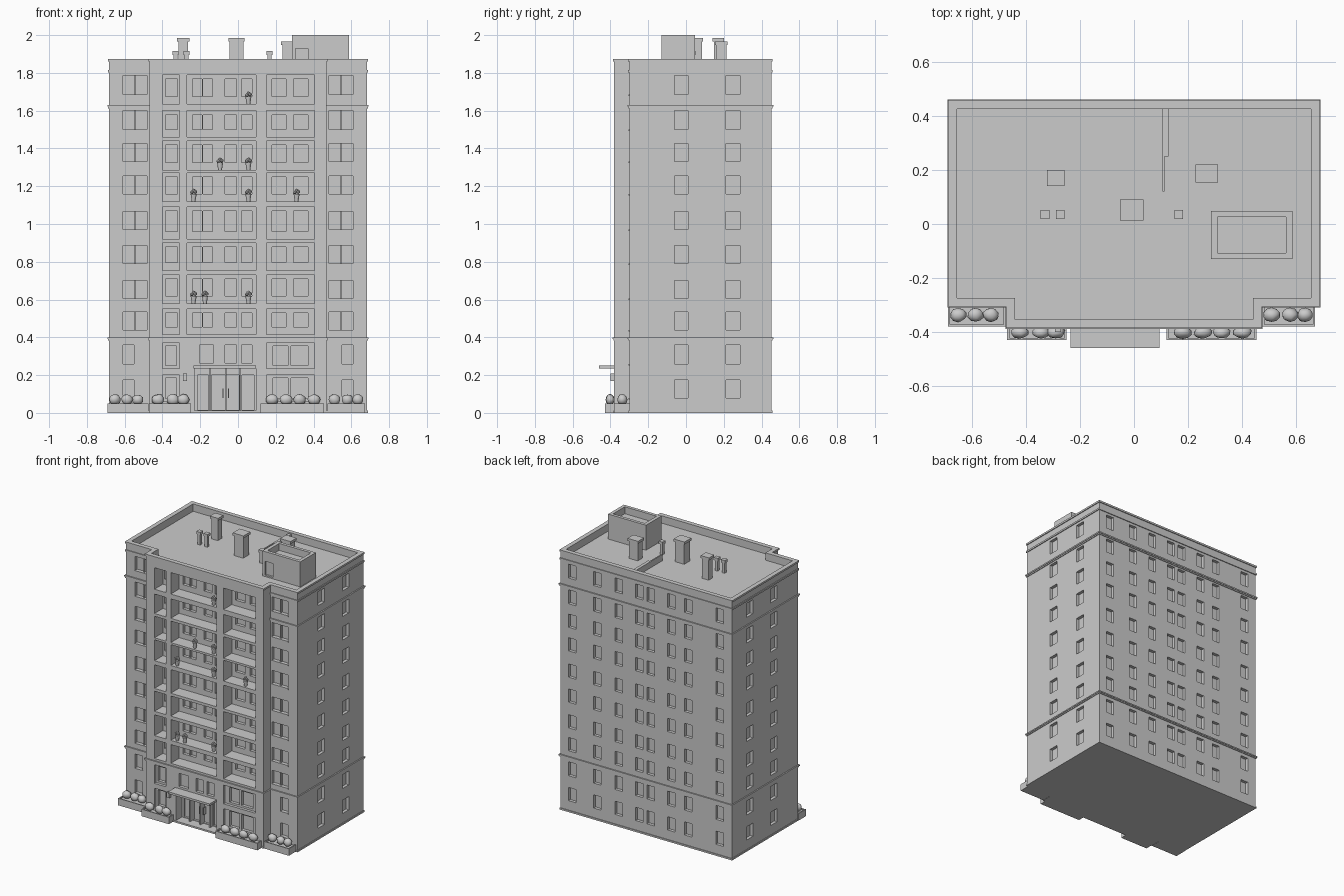
import bpy, bmesh, random
from mathutils import Vector, Matrix

if "Cube" in bpy.data.objects:
    bpy.data.objects.remove(bpy.data.objects["Cube"])

random.seed(4)


def finish(name, bm):
    bmesh.ops.recalc_face_normals(bm, faces=bm.faces)
    me = bpy.data.meshes.new(name)
    bm.to_mesh(me)
    bm.free()
    ob = bpy.data.objects.new(name, me)
    bpy.context.scene.collection.objects.link(ob)
    return ob


def boxes(name, items):
    """One object from boxes given as (x0, x1, y0, y1, z0, z1)."""
    bm = bmesh.new()
    for x0, x1, y0, y1, z0, z1 in items:
        m = Matrix.Translation(((x0 + x1) / 2, (y0 + y1) / 2, (z0 + z1) / 2))
        bmesh.ops.create_cube(bm, size=1, matrix=m @ Matrix.Diagonal((x1 - x0, y1 - y0, z1 - z0, 1)))
    return finish(name, bm)


def footprint(name, z0, z1, off, front=None):
    """Stepped floor plan, offset outwards and extruded."""
    f = off if front is None else front
    half = [(0.683 + off, 0.453 + off), (0.683 + off, -0.30 - off),
            (0.468 + f, -0.30 - off), (0.468 + f, -0.38 - f)]
    pts = half + [(-x, y) for x, y in reversed(half)]
    bm = bmesh.new()
    face = bm.faces.new([bm.verts.new((x, y, z0)) for x, y in pts])
    new = bmesh.ops.extrude_face_region(bm, geom=[face])["geom"]
    bmesh.ops.translate(bm, vec=(0, 0, z1 - z0), verts=[v for v in new if isinstance(v, bmesh.types.BMVert)])
    return finish(name, bm)


def cut(ob, cutter):
    mod = ob.modifiers.new("cut", "BOOLEAN")
    mod.operation, mod.solver, mod.object = "DIFFERENCE", "EXACT", cutter
    bpy.context.view_layer.update()
    me = bpy.data.meshes.new_from_object(ob.evaluated_get(bpy.context.evaluated_depsgraph_get()))
    ob.modifiers.clear()
    ob.data = me
    bpy.data.objects.remove(cutter)


def mirrored(b):
    return (-b[1], -b[0]) + tuple(b[2:])


# Floor heights: windows on all sides, and balcony openings
ROWS = [(0.08, 0.175), (0.26, 0.36), (0.44, 0.535), (0.605, 0.70), (0.79, 0.885),
        (0.97, 1.065), (1.16, 1.255), (1.33, 1.425), (1.50, 1.60), (1.685, 1.785)]
OPENS = [(0.415, 0.55), (0.58, 0.73), (0.755, 0.90), (0.92, 1.09),
         (1.12, 1.27), (1.285, 1.44), (1.46, 1.60), (1.635, 1.79)]
BAYS = [(-0.40, -0.31), (-0.27, 0.095), (0.15, 0.405)]
BACK = -0.285      # balcony rear wall
D = 0.022          # window depth

# Main body with hollow roof
body = footprint("building_body", 0, 1.87, 0)
cut(body, footprint("roof_cutter", 1.82, 2.0, -0.026))

# Window pockets, glazing bars and sills on the outer walls
pockets, bars, sills = [], [], []
for i, (z0, z1) in enumerate(ROWS):
    wide = (0.482, 0.61) if i > 1 else (0.55, 0.61)
    w = (*wide, -0.40, -0.30 + D, z0, z1)
    pockets += [w, mirrored(w)]
    sill = (wide[0] - 0.004, wide[1] + 0.004, -0.305, -0.29, z0 - 0.008, z0)
    sills += [sill, mirrored(sill)]
    if i > 1:
        bar = (0.541, 0.549, -0.292, -0.275, z0, z1)
        bars += [bar, mirrored(bar)]
    for y0, y1 in [(-0.062, 0.01), (0.213, 0.287)]:
        side = (0.683 - D, 0.75, y0, y1, z0, z1)
        pockets += [side, mirrored(side)]
    for x in (0.59, 0.39, 0.22, 0.055, -0.035, -0.20, -0.335, -0.585):
        pockets.append((x - 0.03, x + 0.03, 0.453 - D, 0.50, z0, z1))

# Balcony recesses, lower shallow bays and the entrance
for x0, x1 in BAYS:
    pockets += [(x0, x1, -0.45, BACK, z0, z1) for z0, z1 in OPENS]
for x0, x1 in (BAYS[0], BAYS[2]):
    pockets += [(x0, x1, -0.45, -0.36, z0, z1) for z0, z1 in [(0.06, 0.20), (0.235, 0.37)]]
for x0, x1 in [(-0.205, -0.13), (-0.07, -0.008), (0.018, 0.073)]:
    pockets.append((x0, x1, -0.45, -0.38 + D, 0.265, 0.36))
pockets.append((-0.23, 0.095, -0.45, -0.31, 0.012, 0.235))
cut(body, boxes("opening_cutter", pockets))

# Windows in the rear walls of the balconies and lower bays
inner = []
for z0, z1 in OPENS:
    for x0, x1 in [(-0.385, -0.32), (-0.24, -0.135), (-0.07, -0.008), (0.018, 0.073), (0.18, 0.255), (0.295, 0.37)]:
        inner.append((x0, x1, BACK - 0.03, BACK + D, z0 + 0.04, z1 - 0.022))
    bars.append((-0.191, -0.184, BACK + 0.004, BACK + D + 0.004, z0 + 0.04, z1 - 0.022))
for z0, z1 in [(0.075, 0.185), (0.25, 0.355)]:
    for x0, x1 in [(-0.385, -0.325), (0.185, 0.265), (0.28, 0.37)]:
        inner.append((x0, x1, -0.40, -0.36 + D, z0, z1))
for x0, x1 in [(-0.215, -0.155), (-0.14, -0.07), (-0.06, 0.005), (0.02, 0.085)]:
    inner.append((x0, x1, -0.34, -0.295, 0.016, 0.20))
cut(body, boxes("inner_window_cutter", inner))
boxes("window_bars", bars)
boxes("window_sills", sills)

# Cornices and plinth
footprint("base_plinth", 0, 0.012, 0.005)
footprint("lower_cornice", 0.383, 0.392, 0.005)
footprint("lower_cornice_lip", 0.391, 0.40, 0.009)
footprint("upper_cornice", 1.612, 1.622, 0.005, -0.002)
footprint("upper_cornice_lip", 1.621, 1.631, 0.009, -0.002)
footprint("parapet_cornice", 1.803, 1.815, 0.006, -0.002)
coping = footprint("parapet_coping", 1.86, 1.873, 0.006)
cut(coping, footprint("coping_cutter", 1.8, 2.0, -0.026))

# Entrance canopy, posts, door handles and wall lamp
boxes("entrance_canopy", [(-0.235, 0.095, -0.46, -0.37, 0.235, 0.25)])
boxes("entrance_posts", [(x - 0.005, x + 0.005, -0.34, -0.30, 0.01, 0.235) for x in (-0.148, -0.065, 0.012)])
boxes("door_handles", [(x - 0.003, x + 0.003, -0.325, -0.28, 0.08, 0.13) for x in (-0.08, -0.05)])
boxes("wall_lamp", [(-0.292, -0.27, -0.40, -0.375, 0.17, 0.208)])

# Ground planters, each a kerb box with a sunken bed
beds = [(-0.69, -0.475, -0.38, -0.295), (0.475, 0.672, -0.38, -0.295),
        (-0.47, -0.25, -0.43, -0.375), (0.12, 0.455, -0.43, -0.375)]
planters = boxes("ground_planters", [(*b, 0, 0.05) for b in beds])
cut(planters, boxes("bed_cutter", [(a + .008, b - .008, c + .008, d - .006, 0.042, 0.1) for a, b, c, d in beds]))


def blob(bm, pos, size, sub=2):
    vs = bmesh.ops.create_icosphere(bm, subdivisions=sub, radius=1)["verts"]
    for v in vs:
        s = random.uniform(0.9, 1.06)
        v.co = Vector(pos) + Vector([c * k * s for c, k in zip(v.co, size)])


# Shrubs
bm = bmesh.new()
for x in (-0.652, -0.587, -0.53, 0.51, 0.578, 0.635):
    blob(bm, (x, -0.337, 0.07), (0.031, 0.027, 0.029))
for x in (-0.423, -0.345, -0.29, 0.18, 0.255, 0.325, 0.402):
    blob(bm, (x, -0.402, 0.07), (0.034, 0.023, 0.029))
shrubs = finish("shrubs", bm)

# Potted plants on the balconies: (floor index, x)
pots, leaves = bmesh.new(), bmesh.new()
for f, x in [(7, 0.055), (5, -0.095), (5, 0.055), (4, -0.235), (4, 0.055), (4, 0.31),
             (1, -0.235), (1, -0.175), (1, 0.055)]:
    z = OPENS[f][0]
    bmesh.ops.create_cone(pots, cap_ends=True, segments=12, radius1=0.010, radius2=0.016, depth=0.04,
                          matrix=Matrix.Translation((x, -0.355, z + 0.02)))
    for dx, dz in [(-0.008, 0.048), (0.009, 0.05), (0, 0.057)]:
        blob(leaves, (x + dx, -0.355, z + dz), (0.012, 0.012, 0.011), 1)
finish("plant_pots", pots)
finish("pot_leaves", leaves)

# Rooftop stair house with sunken top and door
house = boxes("stair_house", [(0.285, 0.587, -0.13, 0.048, 1.815, 2.0)])
cut(house, boxes("house_cutter", [(0.31, 0.563, -0.107, 0.026, 1.95, 2.1),
                                  (0.305, 0.37, -0.2, -0.115, 1.83, 1.93)]))

# Chimneys with wider caps, and small vents
stacks, caps = [], []
for x, y, wx, wy, top in [(-0.29, 0.17, 0.033, 0.03, 1.985), (-0.008, 0.052, 0.043, 0.039, 1.985),
                          (0.27, 0.187, 0.042, 0.034, 1.985 - 0.02)]:
    stacks.append((x - wx + .007, x + wx - .007, y - wy + .007, y + wy - .007, 1.815, top - 0.015))
    caps.append((x - wx, x + wx, y - wy, y + wy, top - 0.018, top))
for x in (-0.33, -0.273, 0.166):
    stacks.append((x - 0.011, x + 0.011, 0.024, 0.046, 1.815, 1.90))
    caps.append((x - 0.016, x + 0.016, 0.019, 0.051, 1.895, 1.915))
boxes("chimney_stacks", stacks)
boxes("chimney_caps", caps)

# Low dividing wall on the roof
boxes("roof_divider", [(0.105, 0.128, 0.25, 0.435, 1.815, 1.865), (0.105, 0.114, 0.12, 0.25, 1.815, 1.865)])

# Soft shading on the shrubs
for p in shrubs.data.polygons:
    p.use_smooth = True
